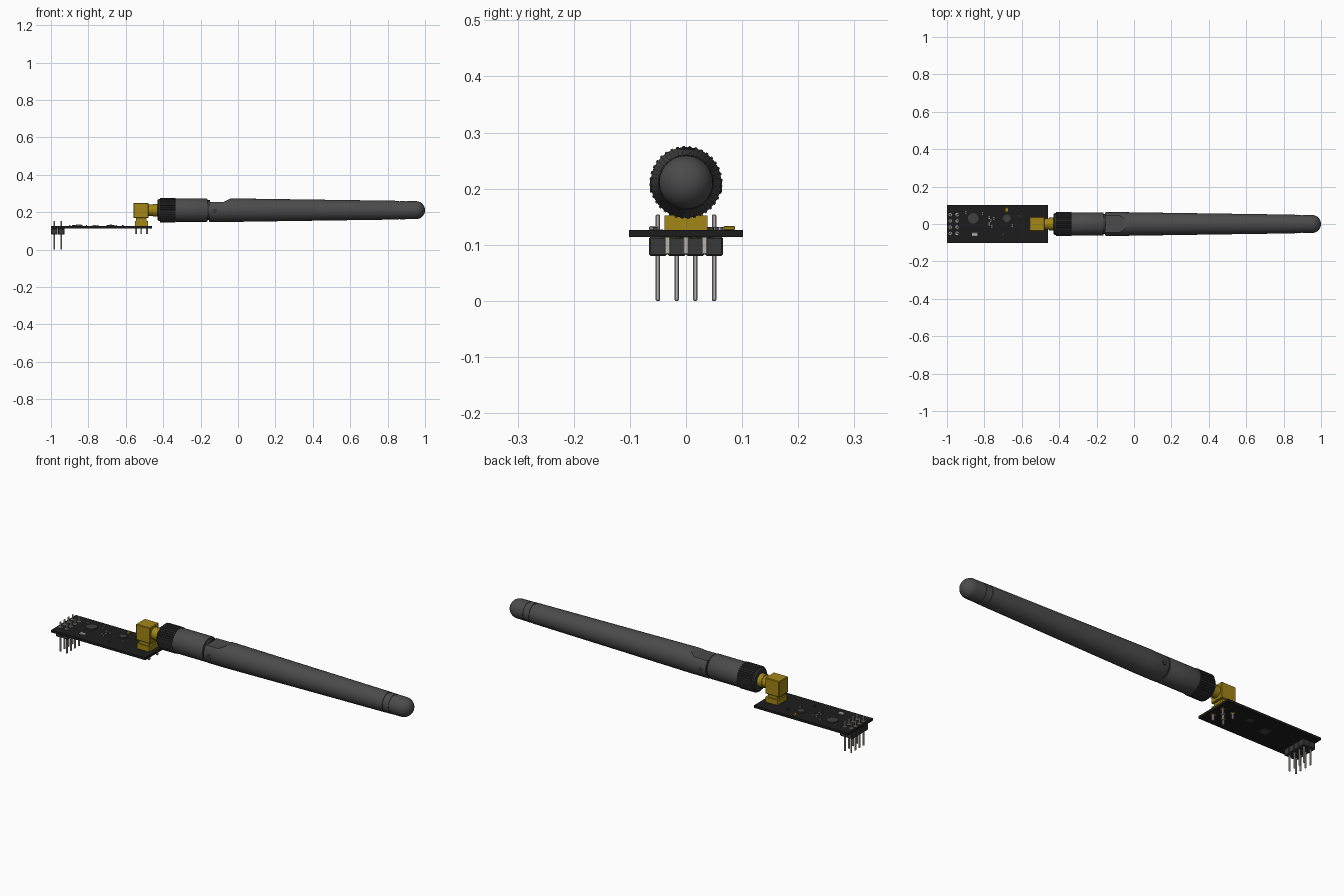
import bpy, bmesh, math
from mathutils import Matrix, Vector

if "Cube" in bpy.data.objects:
    bpy.data.objects.remove(bpy.data.objects["Cube"])

AXIS_Z = 0.211          # height of the antenna axis
BOARD_BOTTOM, BOARD_TOP = 0.114, 0.126


def material(name, rgb):
    m = bpy.data.materials.new(name)
    m.use_nodes = True
    m.diffuse_color = (*rgb, 1)
    m.node_tree.nodes["Principled BSDF"].inputs["Base Color"].default_value = (*rgb, 1)
    return m


RUBBER = material("dark grey rubber", (0.07, 0.07, 0.07))
KNURL = material("charcoal knurl", (0.035, 0.035, 0.035))
BOARD = material("black board", (0.012, 0.012, 0.012))
PLASTIC = material("header plastic", (0.04, 0.04, 0.04))
CHIP = material("chip grey", (0.05, 0.05, 0.05))
GOLD = material("gold", (0.36, 0.24, 0.008))
SILVER = material("silver", (0.48, 0.46, 0.44))


def finish(bm, name, mat, smooth=False):
    bmesh.ops.recalc_face_normals(bm, faces=bm.faces)
    mesh = bpy.data.meshes.new(name)
    bm.to_mesh(mesh)
    bm.free()
    mesh.materials.append(mat)
    ob = bpy.data.objects.new(name, mesh)
    bpy.context.collection.objects.link(ob)
    if smooth:
        smooth_object(ob)
    return ob


def smooth_object(ob):
    bpy.ops.object.select_all(action='DESELECT')
    ob.select_set(True)
    bpy.context.view_layer.objects.active = ob
    bpy.ops.object.shade_smooth_by_angle(angle=math.radians(30))


def boxes(name, mat, items, bevel=0):
    """items: (x0, x1, y0, y1, z0, z1) for each box"""
    bm = bmesh.new()
    for x0, x1, y0, y1, z0, z1 in items:
        mtx = Matrix.Translation(((x0 + x1) / 2, (y0 + y1) / 2, (z0 + z1) / 2))
        mtx = mtx @ Matrix.Diagonal((x1 - x0, y1 - y0, z1 - z0, 1))
        bmesh.ops.create_cube(bm, size=1, matrix=mtx)
    if bevel:
        bmesh.ops.bevel(bm, geom=list(bm.edges), offset=bevel, segments=1, affect='EDGES')
    return finish(bm, name, mat)


def lathe(name, mat, profile, segments=48):
    """Turn (x, radius) points round the antenna axis."""
    bm = bmesh.new()
    vs = [bm.verts.new((x, 0, AXIS_Z + r)) for x, r in profile]
    es = [bm.edges.new(p) for p in zip(vs, vs[1:])]
    bmesh.ops.spin(bm, geom=vs + es, cent=(0, 0, AXIS_Z), axis=(1, 0, 0),
                   angle=2 * math.pi, steps=segments, use_duplicate=False)
    bmesh.ops.remove_doubles(bm, verts=bm.verts, dist=1e-5)
    return finish(bm, name, mat, True)


def prism(name, mat, points, direction):
    """Extrude a closed outline of 3D points."""
    bm = bmesh.new()
    face = bm.faces.new([bm.verts.new(p) for p in points])
    ext = bmesh.ops.extrude_face_region(bm, geom=[face])
    bmesh.ops.translate(bm, vec=Vector(direction),
                        verts=[g for g in ext["geom"] if isinstance(g, bmesh.types.BMVert)])
    return finish(bm, name, mat)


def discs(name, mat, items, axis='Z', segments=24):
    """items: (x, y, z, radius, thickness) for each disc"""
    bm = bmesh.new()
    rot = Matrix.Rotation(math.pi / 2, 4, 'X') if axis == 'Y' else Matrix()
    for x, y, z, r, t in items:
        bmesh.ops.create_cone(bm, cap_ends=True, segments=segments, radius1=r, radius2=r,
                              depth=t, matrix=Matrix.Translation((x, y, z)) @ rot)
    return finish(bm, name, mat, True)


# Circuit board
boxes("circuit_board", BOARD, [(-1, -0.46, -0.102, 0.102, BOARD_BOTTOM, BOARD_TOP)])

# Pin header: chamfered plastic cells and eight pins
pin_x = (-0.982, -0.946)
pin_y = (-0.05, -0.0167, 0.0167, 0.05)
boxes("header_base", PLASTIC,
      [(x - 0.017, x + 0.018, y - 0.0162, y + 0.0162, 0.08, BOARD_BOTTOM)
       for x in pin_x for y in pin_y], 0.003)
boxes("header_pins", SILVER,
      [(x - 0.004, x + 0.004, y - 0.004, y + 0.004, 0, 0.154)
       for x in pin_x for y in pin_y], 0.0018)
discs("header_pads", SILVER,
      [(x, y, BOARD_TOP, 0.009, 0.003) for x in pin_x for y in pin_y], segments=16)

# Chips and small parts on the board
discs("round_chips", CHIP, [(-0.86, 0.03, 0.128, 0.028, 0.008),
                            (-0.68, 0.03, 0.128, 0.02, 0.008)])
boxes("crystal", SILVER, [(-0.867, -0.835, -0.066, -0.046, BOARD_TOP, 0.133)], 0.002)
boxes("gold_capacitor", GOLD, [(-0.688, -0.674, 0.067, 0.087, BOARD_TOP, 0.133)], 0.001)
small = [(-0.775, 0.035), (-0.765, 0.018), (-0.775, 0.0), (-0.75, 0.03), (-0.76, -0.012),
         (-0.9, 0.062), (-0.81, 0.055), (-0.65, -0.01), (-0.615, 0.045), (-0.7, -0.055)]
boxes("small_parts", CHIP, [(x - 0.004, x + 0.004, y - 0.004, y + 0.004, BOARD_TOP, 0.132)
                            for x, y in small])
boxes("small_part_ends", SILVER,
      [(x - 0.004, x + 0.004, y + s * 0.0055 - 0.0015, y + s * 0.0055 + 0.0015,
        BOARD_TOP, 0.132) for x, y in small[:8] for s in (-1, 1)])
boxes("underside_plates", CHIP, [(-0.78, -0.735, -0.02, 0.025, 0.112, BOARD_BOTTOM),
                                 (-0.66, -0.63, 0.02, 0.05, 0.112, BOARD_BOTTOM)])

# Right-angle connector
boxes("connector_base", GOLD, [(-0.552, -0.482, -0.038, 0.038, BOARD_TOP, 0.152)])
boxes("connector_neck", GOLD, [(-0.545, -0.49, -0.03, 0.03, 0.15, 0.172)])
boxes("connector_block", GOLD, [(-0.56, -0.478, -0.037, 0.037, 0.168, 0.25)], 0.003)
lathe("connector_barrel", GOLD, [(-0.48, 0), (-0.48, 0.03), (-0.455, 0.03), (-0.455, 0.034),
                                 (-0.42, 0.034), (-0.42, 0)], 32)
legs = [(x, y) for x in (-0.546, -0.487) for y in (-0.033, 0.033)] + [(-0.517, 0)]
boxes("connector_legs", SILVER, [(x - 0.005, x + 0.005, y - 0.005, y + 0.005, 0.083, BOARD_BOTTOM)
                                 for x, y in legs], 0.0015)
discs("connector_pads", GOLD, [(x, y, BOARD_BOTTOM, 0.011, 0.003) for x, y in legs])

# Knurled nut: toothed ring with a plain collar
teeth = 36
ring = []
for i in range(teeth):
    for f, r in ((0, 0.0605), (0.2, 0.065), (0.55, 0.065), (0.75, 0.0605)):
        a = 2 * math.pi * (i + f) / teeth
        ring.append((-0.418, r * math.cos(a), AXIS_Z + r * math.sin(a)))
prism("knurled_nut", KNURL, ring, (0.083, 0, 0))
lathe("nut_collar", KNURL, [(-0.43, 0), (-0.43, 0.053), (-0.424, 0.059), (-0.415, 0.059),
                            (-0.415, 0)])

# Sleeve and hinge neck
lathe("swivel_sleeve", RUBBER, [(-0.34, 0), (-0.34, 0.06), (-0.33, 0.062), (-0.168, 0.062),
                                (-0.163, 0.06), (-0.163, 0)])
lathe("hinge_neck", KNURL, [(-0.17, 0), (-0.17, 0.053), (-0.15, 0.053), (-0.15, 0)])

# Tapered antenna with two grooves and a rounded tip
tip = [(0.952 + 0.048 * math.sin(math.radians(t)), 0.048 * math.cos(math.radians(t)))
       for t in range(0, 90, 9)] + [(1.0, 0)]
antenna = lathe("antenna_rod", RUBBER,
                [(-0.155, 0), (-0.155, 0.061), (-0.15, 0.063), (-0.04, 0.063),
                 (0.3, 0.058), (0.86, 0.05), (0.86, 0.047), (0.867, 0.047), (0.867, 0.0495),
                 (0.895, 0.049), (0.895, 0.0465), (0.902, 0.0465), (0.902, 0.0485)] + tip)

# Flat, ramped recess on top of the hinge
cutter = prism("hinge_cutter", RUBBER,
               [(-0.2, -0.1, 0.254), (-0.08, -0.1, 0.254), (-0.03, -0.1, 0.278),
                (-0.03, -0.1, 0.32), (-0.2, -0.1, 0.32)], (0, 0.2, 0))
mod = antenna.modifiers.new("recess", 'BOOLEAN')
mod.operation = 'DIFFERENCE'
mod.solver = 'EXACT'
mod.object = cutter
bpy.ops.object.select_all(action='DESELECT')
antenna.select_set(True)
bpy.context.view_layer.objects.active = antenna
bpy.ops.object.modifier_apply(modifier=mod.name)
bpy.data.objects.remove(cutter)
smooth_object(antenna)

# Hinge pin ends
discs("hinge_pin", KNURL, [(-0.125, s * 0.059, 0.205, 0.012, 0.01) for s in (-1, 1)], 'Y')
